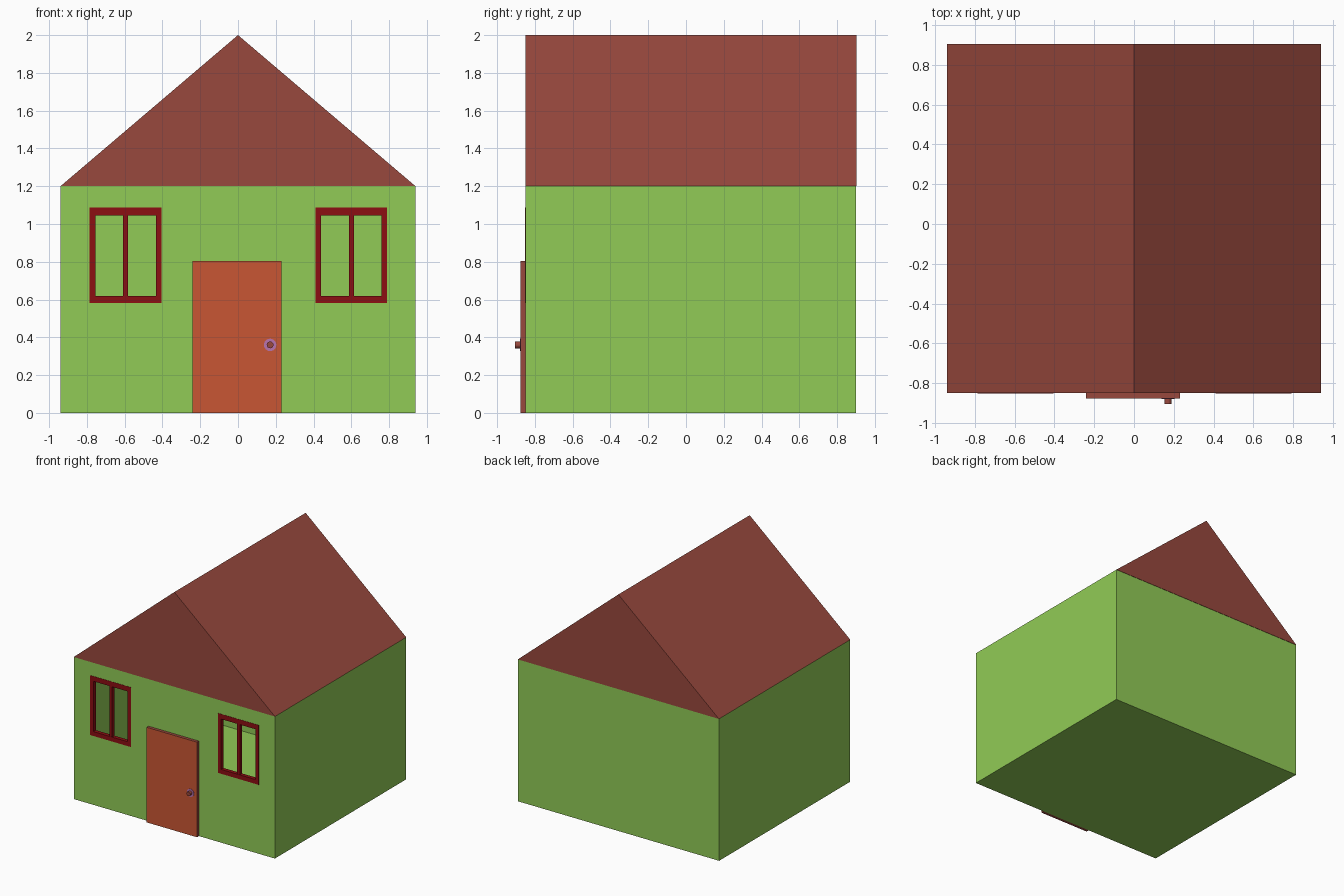
import bpy, bmesh, math
from mathutils import Matrix

if "Cube" in bpy.data.objects:
    bpy.data.objects.remove(bpy.data.objects["Cube"])


def material(name, r, g, b):
    lin = [((c / 255 + 0.055) / 1.055) ** 2.4 if c > 10 else c / 255 / 12.92 for c in (r, g, b)]
    m = bpy.data.materials.new(name)
    m.diffuse_color = (*lin, 1)
    m.use_nodes = True
    m.node_tree.nodes["Principled BSDF"].inputs["Base Color"].default_value = m.diffuse_color
    return m


GREEN = material("wall green", 145, 203, 86)
BRICK = material("roof brick red", 152, 72, 61)
RED = material("window dark red", 140, 14, 18)
ORANGE = material("door orange", 201, 86, 52)
MAUVE = material("handle mauve", 185, 115, 175)

X, Y0, Y1, EAVES, RIDGE = 0.94, -0.85, 0.90, 1.2, 2.0
WINDOWS = (-0.595, 0.60)              # window centres
HALF, SILL, HEAD = 0.19, 0.583, 1.087


def finish(name, bm, *mats):
    me = bpy.data.meshes.new(name)
    bm.to_mesh(me)
    bm.free()
    for m in mats:
        me.materials.append(m)
    ob = bpy.data.objects.new(name, me)
    bpy.context.collection.objects.link(ob)
    return ob


def add_box(bm, x0, x1, y0, y1, z0, z1):
    mat = Matrix.Translation(((x0 + x1) / 2, (y0 + y1) / 2, (z0 + z1) / 2)) @ \
        Matrix.Diagonal((x1 - x0, y1 - y0, z1 - z0, 1))
    bmesh.ops.create_cube(bm, size=1, matrix=mat)


def disc(name, radius, y0, y1, mat):
    bm = bmesh.new()
    m = Matrix.Translation((0.17, (y0 + y1) / 2, 0.36)) @ Matrix.Rotation(math.pi / 2, 4, 'X')
    bmesh.ops.create_cone(bm, cap_ends=True, segments=24, radius1=radius, radius2=radius,
                          depth=y1 - y0, matrix=m)
    return finish(name, bm, mat)


# Walls: thin hollow shell, front wall built as a grid with window openings
bm = bmesh.new()


def quad(*pts):
    bm.faces.new([bm.verts.new(p) for p in pts])


quad((X, Y0, 0), (X, Y1, 0), (X, Y1, EAVES), (X, Y0, EAVES))
quad((-X, Y1, 0), (-X, Y0, 0), (-X, Y0, EAVES), (-X, Y1, EAVES))
quad((X, Y1, 0), (-X, Y1, 0), (-X, Y1, EAVES), (X, Y1, EAVES))
quad((-X, Y1, 0), (X, Y1, 0), (X, Y0, 0), (-X, Y0, 0))
xs = [-X] + [c + s * HALF for c in WINDOWS for s in (-1, 1)] + [X]
zs = [0, SILL, HEAD, EAVES]
for i in range(5):
    for j in range(3):
        if j == 1 and i in (1, 3):
            continue
        a, b, c, d = xs[i], xs[i + 1], zs[j], zs[j + 1]
        quad((a, Y0, c), (b, Y0, c), (b, Y0, d), (a, Y0, d))
bmesh.ops.remove_doubles(bm, verts=bm.verts, dist=1e-5)
finish("walls", bm, GREEN)

# Roof: triangular profile extruded front to back
bm = bmesh.new()
gable = bm.faces.new([bm.verts.new(p) for p in ((-X, Y0, EAVES), (X, Y0, EAVES), (0, Y0, RIDGE))])
ext = bmesh.ops.extrude_face_region(bm, geom=[gable], use_keep_orig=True)["geom"]
bmesh.ops.translate(bm, verts=[v for v in ext if isinstance(v, bmesh.types.BMVert)],
                    vec=(0, Y1 + 0.003 - Y0, 0))
bmesh.ops.recalc_face_normals(bm, faces=bm.faces)
finish("roof", bm, BRICK)

# Window frames: four rails and a centre bar
for side, c in zip(("left", "right"), WINDOWS):
    bm = bmesh.new()
    f, k = Y0 - 0.002, Y0 + 0.03
    l, r = c - HALF, c + HALF
    add_box(bm, l, l + 0.03, f, k, SILL, HEAD)
    add_box(bm, r - 0.03, r, f, k, SILL, HEAD)
    add_box(bm, l + 0.03, r - 0.03, f, k, SILL, SILL + 0.037)
    add_box(bm, l + 0.03, r - 0.03, f, k, HEAD - 0.042, HEAD)
    add_box(bm, c - 0.013, c + 0.013, f + 0.002, k, SILL + 0.037, HEAD - 0.042)
    finish(side + "_window_frame", bm, RED)

# Door: orange front, brick red edges
bm = bmesh.new()
add_box(bm, -0.24, 0.23, -0.876, Y0, 0, 0.803)
bm.normal_update()
for face in bm.faces:
    face.material_index = 1 if face.normal.y < -0.5 else 0
finish("door", bm, BRICK, ORANGE)

# Door handle: rosette and knob
disc("handle_rosette", 0.033, -0.880, -0.875, MAUVE)
disc("handle_knob", 0.018, -0.904, -0.880, BRICK)
